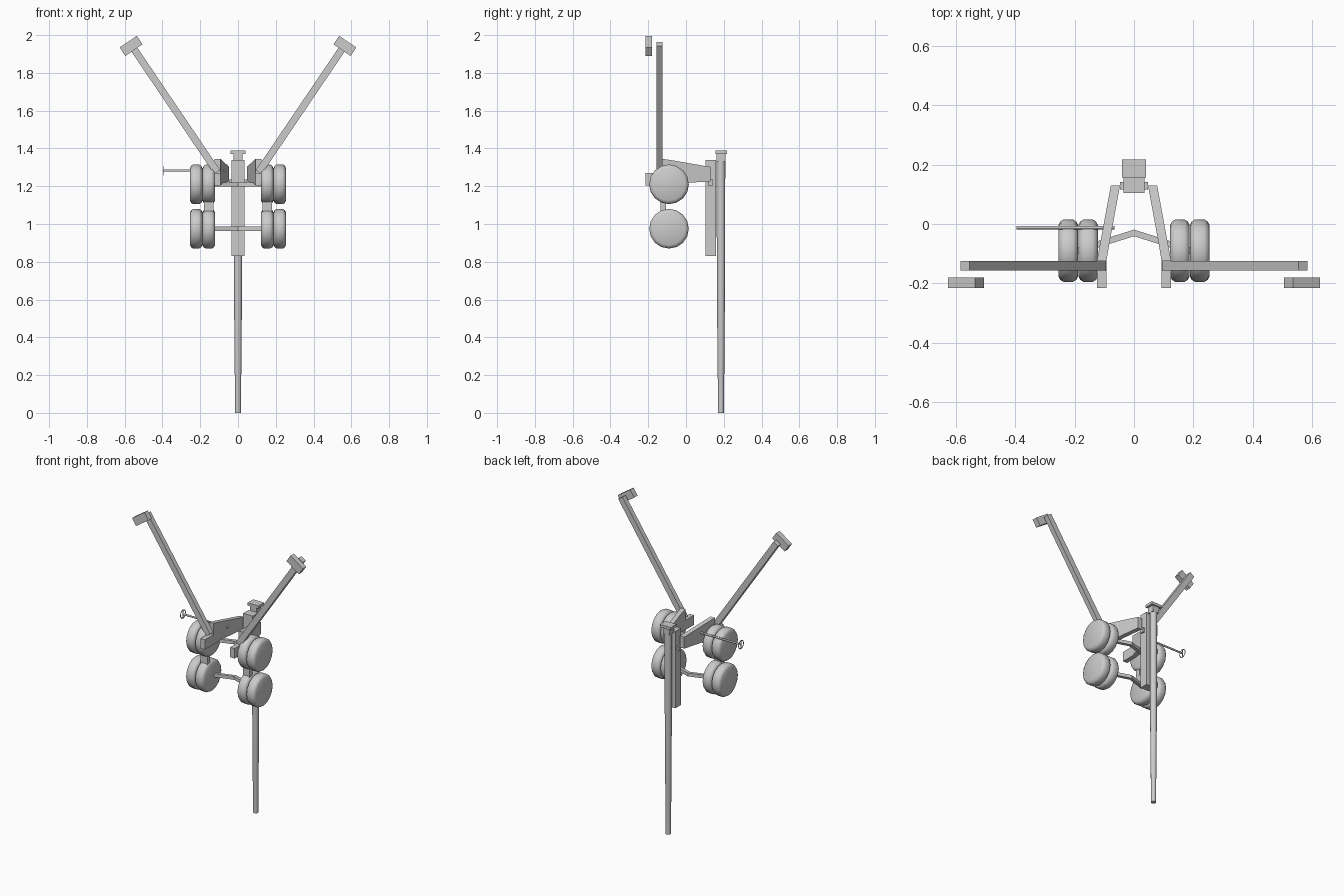
import bpy, bmesh, math
from mathutils import Vector

if "Cube" in bpy.data.objects:
    bpy.data.objects.remove(bpy.data.objects["Cube"])

grey = bpy.data.materials.new("light_grey")
grey.diffuse_color = (0.6, 0.6, 0.6, 1)
grey.use_nodes = True
grey.node_tree.nodes["Principled BSDF"].inputs["Base Color"].default_value = grey.diffuse_color


def finish(name, bm, smooth=False):
    bmesh.ops.recalc_face_normals(bm, faces=bm.faces)
    me = bpy.data.meshes.new(name)
    bm.to_mesh(me)
    bm.free()
    me.materials.append(grey)
    ob = bpy.data.objects.new(name, me)
    bpy.context.collection.objects.link(ob)
    if smooth:
        bpy.ops.object.select_all(action='DESELECT')
        ob.select_set(True)
        bpy.context.view_layer.objects.active = ob
        bpy.ops.object.shade_smooth_by_angle(angle=math.radians(50))
    return ob


def loft(name, rings, smooth=False):
    """Skin a list of equal-length vertex rings and cap both ends."""
    bm = bmesh.new()
    rs = [[bm.verts.new(p) for p in r] for r in rings]
    n = len(rs[0])
    for a, b in zip(rs, rs[1:]):
        for i in range(n):
            j = (i + 1) % n
            bm.faces.new((a[i], a[j], b[j], b[i]))
    bm.faces.new(rs[0])
    bm.faces.new(rs[-1])
    return finish(name, bm, smooth)


def box(name, x0, x1, y0, y1, z0, z1):
    return loft(name, [[(x0, y0, z), (x1, y0, z), (x1, y1, z), (x0, y1, z)] for z in (z0, z1)])


def ring_z(r, z, y, n=16):
    return [(r * math.cos(2 * math.pi * i / n), y + r * math.sin(2 * math.pi * i / n), z) for i in range(n)]


def ring_x(r, x, y, z, n=16):
    return [(x, y + r * math.cos(2 * math.pi * i / n), z + r * math.sin(2 * math.pi * i / n)) for i in range(n)]


# Gun tube, breech and cradle
GY = 0.185
loft("gun_barrel", [ring_z(r, z, GY) for r, z in
     ((0.016, 0), (0.017, 0.2), (0.018, 0.21), (0.022, 0.82), (0.023, 1.35))], True)
box("breech_block", -0.024, 0.024, 0.162, 0.208, 1.33, 1.37)
box("breech_cap", -0.04, 0.04, 0.157, 0.217, 1.37, 1.388)
box("cradle", -0.035, 0.035, 0.104, 0.16, 0.83, 1.34)
box("cradle_crossbar", -0.047, 0.047, 0.117, 0.142, 1.205, 1.235)

WY, UP, LOW = -0.09, 1.21, 0.975
for s, side in ((-1, "left"), (1, "right")):
    # Side plate, splayed from the cradle to the trail hinge
    loft(side + "_side_plate", [
        [(s * 0.047, 0.13, 1.225), (s * 0.078, 0.13, 1.225), (s * 0.078, 0.13, 1.302), (s * 0.047, 0.13, 1.302)],
        [(s * 0.082, -0.06, 1.215), (s * 0.113, -0.06, 1.215), (s * 0.113, -0.06, 1.335), (s * 0.082, -0.06, 1.335)],
        [(s * 0.093, -0.125, 1.205), (s * 0.125, -0.125, 1.205), (s * 0.125, -0.125, 1.345), (s * 0.093, -0.125, 1.345)]])
    box(side + "_hinge_block", s * 0.093, s * 0.125, -0.215, -0.125, 1.205, 1.27)

    # Trail leg and spade
    a, b = Vector((s * 0.11, 0, 1.275)), Vector((s * 0.569, 0, 1.953))
    d = (b - a).normalized()
    w = Vector((d.z, 0, -d.x))
    y0, y1 = Vector((0, -0.157, 0)), Vector((0, -0.125, 0))
    h = w * 0.019
    loft(side + "_trail_leg", [[p - h + y0, p + h + y0, p + h + y1, p - h + y1] for p in (a, b)])
    c = Vector((s * 0.566, 0, 1.943))
    y0, y1 = Vector((0, -0.215, 0)), Vector((0, -0.18, 0))
    h = w * 0.055
    loft(side + "_spade", [[p - h + y0, p + h + y0, p + h + y1, p - h + y1]
                           for p in (c - d * 0.027, c + d * 0.027)])

    # Paired road wheels
    for z, lvl in ((UP, "upper"), (LOW, "lower")):
        for x, pos in ((0.1545, "inner"), (0.2215, "outer")):
            prof = ((0.086, -0.033), (0.098, -0.027), (0.105, -0.016),
                    (0.105, 0.016), (0.098, 0.027), (0.086, 0.033))
            loft(f"{side}_{lvl}_{pos}_wheel", [ring_x(r, s * (x + o), WY, z) for r, o in prof], True)
    # Beam linking the two wheel pairs
    box(side + "_bogie_beam", s * 0.13, s * 0.18, -0.135, -0.105, LOW, UP)

# Swept axles
for z, lvl in ((UP, "upper"), (LOW, "lower")):
    t = 0.011
    loft(lvl + "_axle", [[(x, y - t, z - t), (x, y + t, z - t), (x, y + t, z + t), (x, y - t, z + t)]
                         for x, y in ((-0.19, -0.09), (0, -0.03), (0.19, -0.09))])

# Handwheel shaft with thin rim and spokes
HY, HZ, HX = -0.012, 1.283, -0.395
loft("handwheel_shaft", [ring_x(0.006, x, HY, HZ, 8) for x in (HX, -0.065)], True)
bm = bmesh.new()
outer, inner = ([bm.verts.new(p) for p in ring_x(r, HX, HY, HZ)] for r in (0.03, 0.023))
for i in range(16):
    j = (i + 1) % 16
    bm.faces.new((outer[i], outer[j], inner[j], inner[i]))
finish("handwheel_rim", bm)
box("handwheel_spoke", HX - 0.001, HX + 0.001, HY - 0.003, HY + 0.003, HZ - 0.025, HZ + 0.025)
